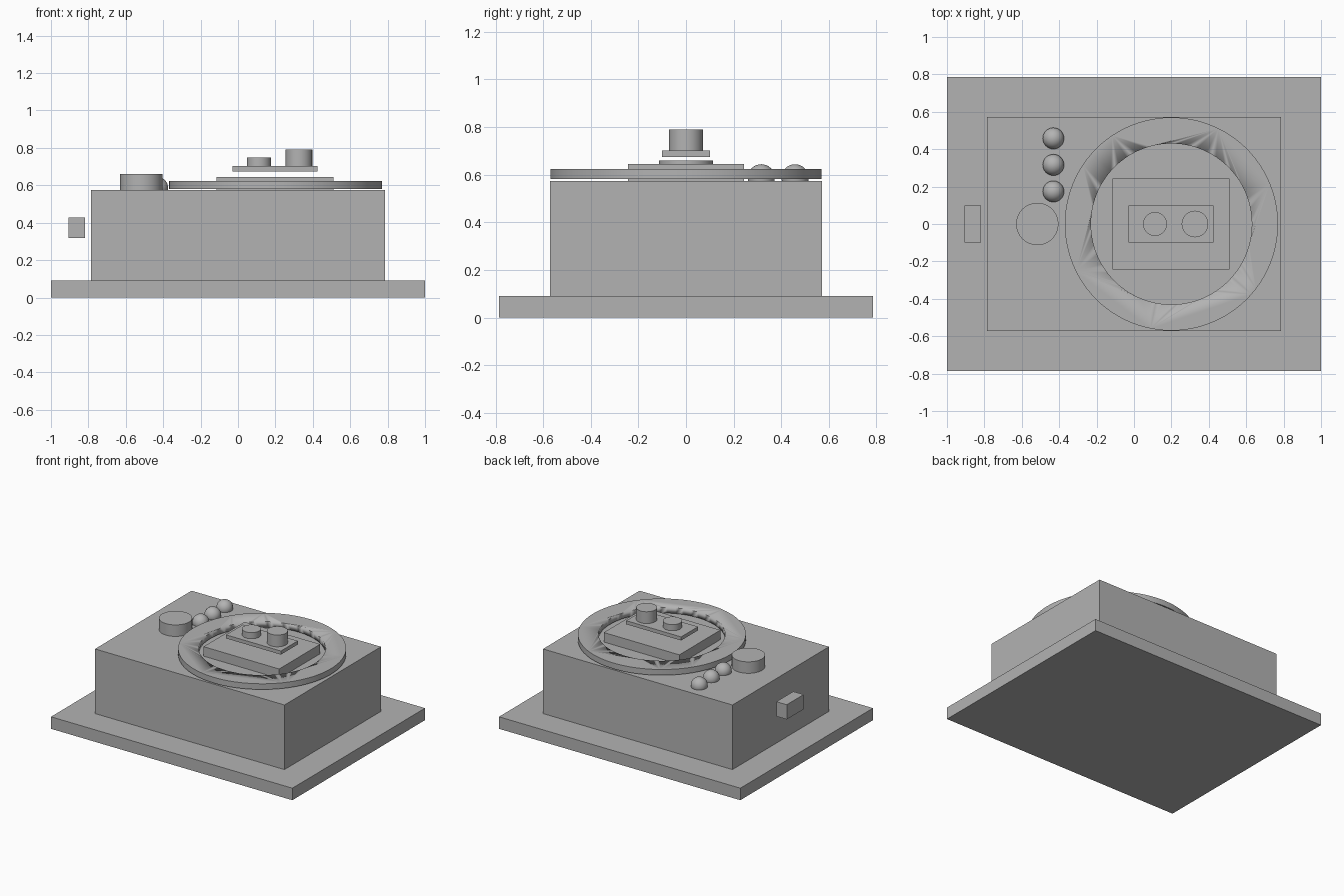
import bpy
import math

cube = bpy.data.objects.get("Cube")
if cube:
    bpy.data.objects.remove(cube, do_unlink=True)

grey = bpy.data.materials.new("plain_grey")
grey.use_nodes = True
colour = (0.45, 0.45, 0.45, 1)
grey.diffuse_color = colour
grey.node_tree.nodes["Principled BSDF"].inputs["Base Color"].default_value = colour


def finish(name, smooth=False):
    obj = bpy.context.object
    obj.name = name
    obj.data.materials.append(grey)
    if smooth:
        bpy.ops.object.shade_smooth_by_angle(angle=math.radians(35))
    return obj


def box(name, x, width, depth, bottom, top):
    bpy.ops.mesh.primitive_cube_add(size=1, location=(x, 0, (bottom + top) / 2))
    bpy.context.object.scale = (width, depth, top - bottom)
    bpy.ops.object.transform_apply(location=False, rotation=False, scale=True)
    return finish(name)


def cylinder(name, x, radius, bottom, top, sides=64):
    bpy.ops.mesh.primitive_cylinder_add(
        vertices=sides, radius=radius, depth=top - bottom,
        location=(x, 0, (bottom + top) / 2))
    return finish(name, True)


# Base plate and main housing
box("base_plate", 0, 2.0, 1.57, 0, 0.09)
box("housing", 0, 1.57, 1.142, 0.09, 0.574)

# Flat ring hovering just above the housing
ring = cylinder("ring", 0.2, 0.57, 0.581, 0.624, 96)
cutter = cylinder("ring_cutter", 0.2, 0.43, 0.5, 0.7, 96)
cutter.hide_render = True
cutter.hide_viewport = True
cut = ring.modifiers.new("ring_hole", "BOOLEAN")
cut.operation = "DIFFERENCE"
cut.solver = "EXACT"
cut.object = cutter

# Stepped block with a floating plate and two short posts
box("centre_block", 0.198, 0.626, 0.486, 0.574, 0.645)
box("upper_plate", 0.198, 0.455, 0.2, 0.675, 0.702)
cylinder("short_post", 0.112, 0.064, 0.702, 0.748)
cylinder("tall_post", 0.326, 0.071, 0.702, 0.79)

# Round knob and detached side block
cylinder("knob", -0.517, 0.113, 0.574, 0.66)
box("side_block", -0.862, 0.086, 0.2, 0.318, 0.428)

# Row of three half-sunk balls
for i in range(3):
    bpy.ops.mesh.primitive_uv_sphere_add(
        segments=32, ring_count=16, radius=0.057,
        location=(-0.431, 0.174 + i * 0.142, 0.587))
    finish(f"ball_{i + 1}", True)
